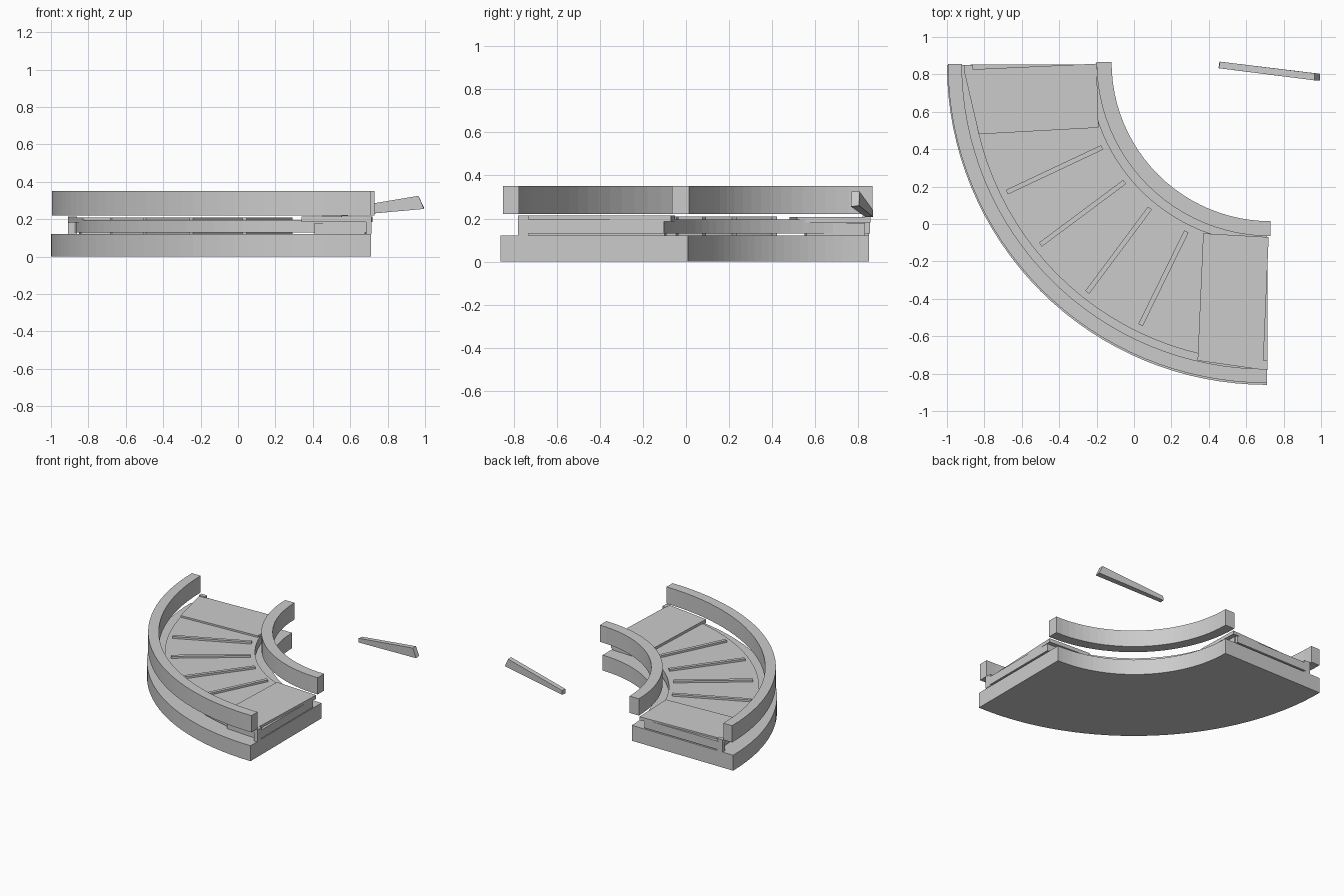
import bpy, math
from mathutils import Vector

if "Cube" in bpy.data.objects:
    bpy.data.objects.remove(bpy.data.objects["Cube"])


def mesh(name, verts, faces):
    me = bpy.data.meshes.new(name)
    me.from_pydata(verts, [], faces)
    me.update()
    ob = bpy.data.objects.new(name, me)
    bpy.context.collection.objects.link(ob)
    return ob


def prism(name, pts, z0, z1):
    """Counter-clockwise outline extruded from z0 to z1."""
    n = len(pts)
    v = [(x, y, z0) for x, y in pts] + [(x, y, z1) for x, y in pts]
    f = [tuple(range(n))[::-1], tuple(range(n, 2 * n))]
    f += [(i, (i + 1) % n, n + (i + 1) % n, n + i) for i in range(n)]
    return mesh(name, v, f)


def arc(name, centre, r0, r1, z0, z1, a0=180, a1=270, n=24):
    """Flat-faceted curved beam with a rectangular section."""
    v, f = [], []
    for i in range(n + 1):
        a = math.radians(a0 + (a1 - a0) * i / n)
        for r, z in ((r0, z0), (r1, z0), (r1, z1), (r0, z1)):
            v.append((centre[0] + r * math.cos(a), centre[1] + r * math.sin(a), z))
    for i in range(n):
        for k in range(4):
            m = (k + 1) % 4
            f.append((4 * i + k, 4 * i + m, 4 * i + 4 + m, 4 * i + 4 + k))
    f += [(3, 2, 1, 0), (4 * n, 4 * n + 1, 4 * n + 2, 4 * n + 3)]
    return mesh(name, v, f)


def bar(name, a, b, w, z0, z1):
    a, b = Vector(a), Vector(b)
    d = (b - a).normalized() * w / 2
    s = Vector((-d.y, d.x))
    return prism(name, [a - s, b - s, b + s, a + s], z0, z1)


# base, belt and guard rails
arc("base", (0.71, 0.85), 0.84, 1.71, 0.0, 0.12, n=32)
arc("belt", (0.715, 0.853), 0.955, 1.59, 0.13, 0.195, n=28)
arc("outer_rail", (0.71, 0.855), 1.63, 1.705, 0.22, 0.35, n=32)
arc("inner_rail", (0.73, 0.865), 0.85, 0.93, 0.22, 0.35)

# cross slats on the upper and lower belt faces
slats = [((-0.68, 0.17), (-0.17, 0.41)), ((-0.5, -0.11), (-0.05, 0.225)),
         ((-0.25, -0.365), (0.085, 0.085)), ((0.035, -0.54), (0.28, -0.04))]
for i, (a, b) in enumerate(slats):
    bar(f"slat_{i + 1}", a, b, 0.026, 0.19, 0.21)
    bar(f"lower_slat_{i + 1}", a, b, 0.026, 0.118, 0.135)

# end plates with the supports underneath
prism("back_end_plate", [(-0.91, 0.825), (-0.83, 0.48), (-0.19, 0.515), (-0.20, 0.857)], 0.182, 0.208)
prism("front_end_plate", [(0.34, -0.73), (0.69, -0.78), (0.72, -0.07), (0.37, -0.05)], 0.185, 0.214)
prism("back_support", [(-0.85, 0.80), (-0.84, 0.55), (-0.22, 0.56), (-0.23, 0.83)], 0.12, 0.18)
prism("front_support", [(0.41, -0.72), (0.68, -0.74), (0.70, -0.10), (0.43, -0.09)], 0.12, 0.18)
bar("front_post", (0.70, -0.78), (0.70, -0.73), 0.03, 0.12, 0.215)
bar("back_post", (-0.91, 0.835), (-0.86, 0.835), 0.03, 0.12, 0.215)

# loose tapered lever
mesh("lever", [(0.452, 0.833, 0.207), (0.995, 0.766, 0.255), (0.995, 0.803, 0.26), (0.457, 0.868, 0.207),
               (0.454, 0.833, 0.24), (0.965, 0.768, 0.325), (0.965, 0.806, 0.325), (0.459, 0.868, 0.24)],
     [(3, 2, 1, 0), (4, 5, 6, 7), (0, 1, 5, 4), (1, 2, 6, 5), (2, 3, 7, 6), (3, 0, 4, 7)])
